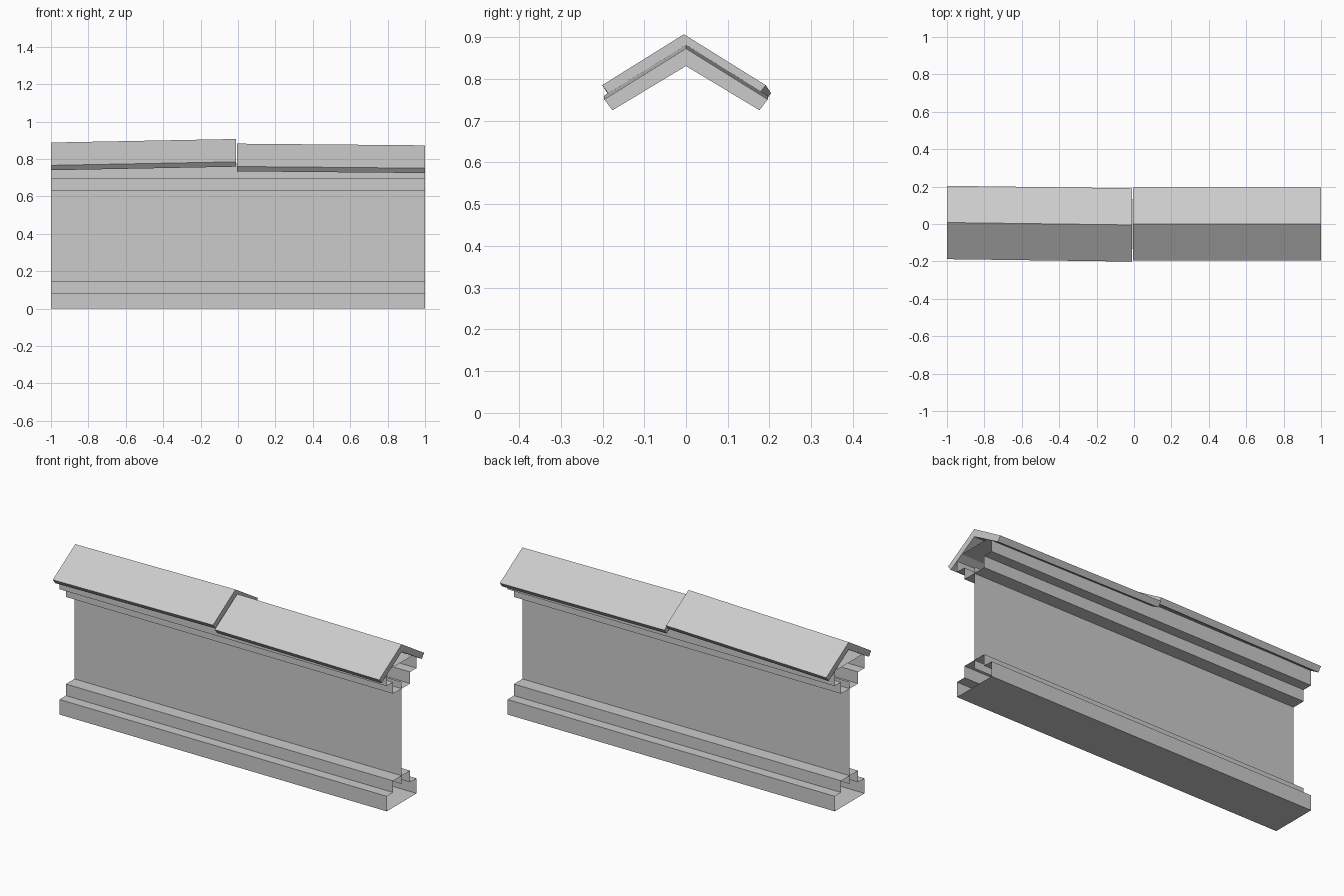
import bpy
import bmesh

cube = bpy.data.objects.get("Cube")
if cube:
    bpy.data.objects.remove(cube, do_unlink=True)

stone = bpy.data.materials.new("light grey stone")
stone.use_nodes = True
GREY = (0.6, 0.6, 0.6, 1)
stone.diffuse_color = GREY
stone.node_tree.nodes["Principled BSDF"].inputs["Base Color"].default_value = GREY

HEIGHT = 0.775  # top of the masonry under the roof


def loft(name, start, end, closed=True, capped=False):
    """Join two matching sections, each a list of (x, y, z)."""
    bm = bmesh.new()
    a = [bm.verts.new(p) for p in start]
    b = [bm.verts.new(p) for p in end]
    n = len(a)
    for i in range(n if closed else n - 1):
        j = (i + 1) % n
        bm.faces.new((a[i], a[j], b[j], b[i]))
    if capped:
        bm.faces.new(a)
        bm.faces.new(b)
    bmesh.ops.recalc_face_normals(bm, faces=bm.faces)
    mesh = bpy.data.meshes.new(name)
    bm.to_mesh(mesh)
    bm.free()
    mesh.materials.append(stone)
    obj = bpy.data.objects.new(name, mesh)
    bpy.context.collection.objects.link(obj)
    return obj


def extrude(name, profile, closed=True):
    return loft(name, [(-1, y, z) for y, z in profile],
                [(1, y, z) for y, z in profile], closed)


# Stepped plinth, open at both ends, and its mirror image under the roof
half = [(0.13, 0), (0.13, 0.083), (0.074, 0.083), (0.074, 0.147)]
steps = half + [(-y, z) for y, z in reversed(half)]
extrude("stepped_plinth", steps)
extrude("stepped_cornice", [(y, HEIGHT - z) for y, z in steps])

# Thin wall panel along the middle
extrude("wall_panel", [(0, 0.102), (0, 0.665)], closed=False)


# Gabled roof slabs, slightly tilted and overlapping in height
def gable(x, y, z):
    outline = [(0, 0), (0.196, -0.122), (0.176, -0.148),
               (0, -0.042), (-0.176, -0.148), (-0.196, -0.122)]
    return [(x, y + dy, z + dz) for dy, dz in outline]


loft("roof_slab_right", gable(-1, 0.008, 0.888), gable(-0.012, -0.005, 0.907), capped=True)
loft("roof_slab_left", gable(-0.005, 0, 0.882), gable(1, 0, 0.873), capped=True)
